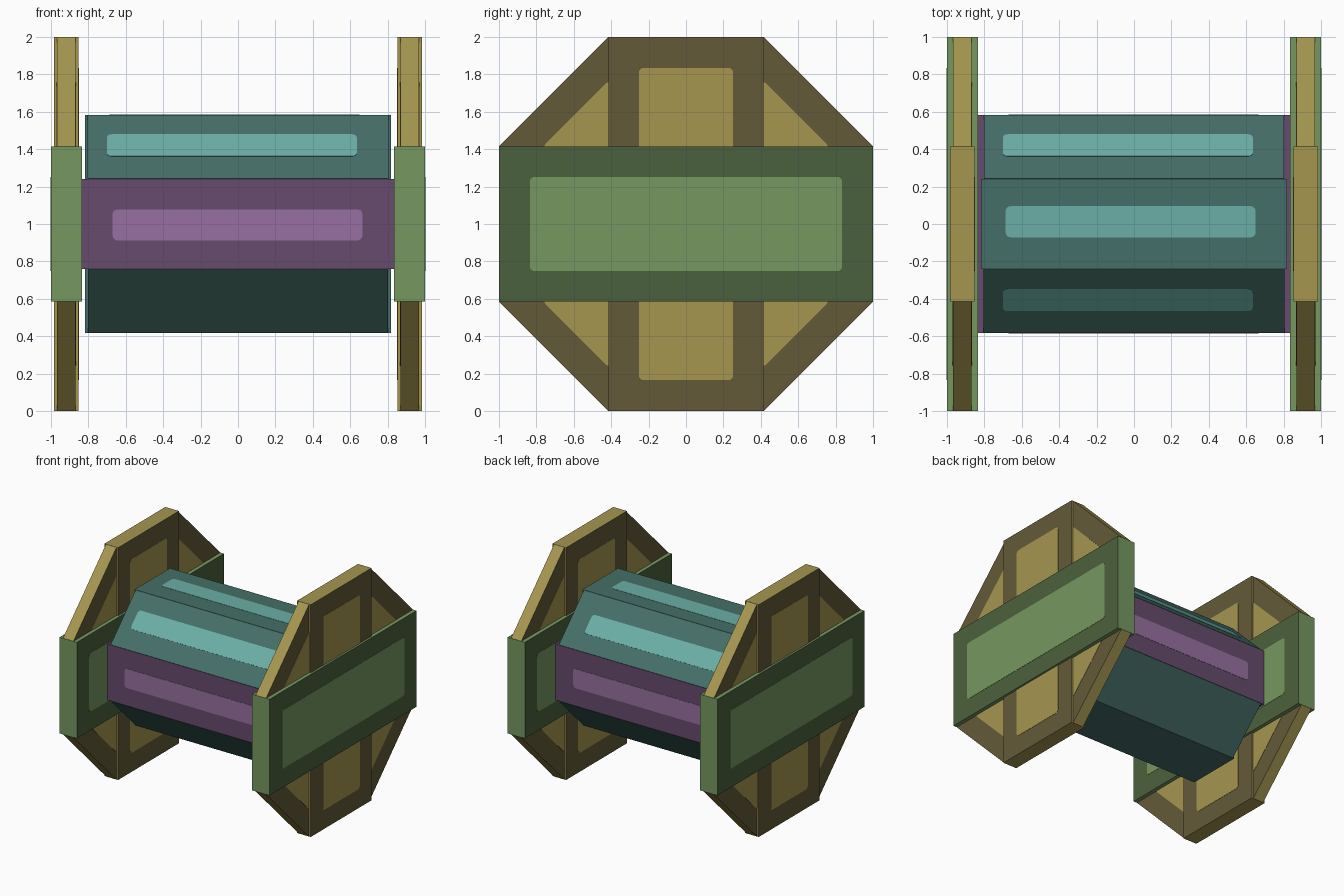
import bpy, bmesh
from math import radians
from mathutils import Matrix, Vector

cube = bpy.data.objects.get("Cube")
if cube:
    bpy.data.objects.remove(cube, do_unlink=True)


def linear(c):
    c /= 255
    return c / 12.92 if c <= 0.04045 else ((c + 0.055) / 1.055) ** 2.4


def material(name, r, g, b):
    m = bpy.data.materials.new(name)
    m.use_nodes = True
    colour = (linear(r), linear(g), linear(b), 1)
    m.diffuse_color = colour
    m.node_tree.nodes["Principled BSDF"].inputs["Base Color"].default_value = colour
    return m


brown = material("dark brown", 100, 90, 57)
gold = material("gold", 165, 150, 80)
dark_green = material("dark green", 75, 97, 61)
green = material("light green", 118, 153, 96)
dark_teal = material("dark teal", 69, 110, 103)
teal = material("light teal", 107, 175, 166)
dark_purple = material("dark purple", 102, 75, 108)
purple = material("light purple", 151, 111, 161)

CENTRE = Vector((0, 0, 1))


def block(name, half, offset, turn, mats, round_axis=None):
    """Box turned about the spool axis; faces along x take the second material."""
    bm = bmesh.new()
    size = Vector(half) * 2
    bmesh.ops.create_cube(bm, size=1, matrix=Matrix.Diagonal((*size, 1)))
    if round_axis is not None:
        edges = [e for e in bm.edges
                 if abs((e.verts[0].co - e.verts[1].co).normalized()[round_axis]) > 0.9]
        bmesh.ops.bevel(bm, geom=edges, offset=0.025, segments=3,
                        profile=0.5, affect='EDGES')
    bm.normal_update()
    if len(mats) > 1:
        for f in bm.faces:
            f.material_index = int(abs(f.normal.x) > 0.9)
    bmesh.ops.translate(bm, verts=bm.verts, vec=offset)
    mesh = bpy.data.meshes.new(name)
    bm.to_mesh(mesh)
    bm.free()
    for m in mats:
        mesh.materials.append(m)
    ob = bpy.data.objects.new(name, mesh)
    ob.location = CENTRE
    ob.rotation_euler.x = radians(turn)
    bpy.context.collection.objects.link(ob)


# End discs: four crossing boards each, with a painted panel on both sides
BOARDS = [
    ("cross_board", 90, 0.0825, dark_green, green),
    ("upright_board", 0, 0.065, brown, gold),
    ("front_diagonal_board", 45, 0.050, brown, gold),
    ("back_diagonal_board", -45, 0.049, brown, gold),
]
PLATE = 0.002
for side, sign in (("left", 1), ("right", -1)):
    x = sign * 0.9175
    for name, turn, thick, face, edge in BOARDS:
        block(f"{side}_{name}", (thick, 0.414, 1), (x, 0, 0), turn, [edge, face])
        for where, d in (("outer", sign), ("inner", -sign)):
            block(f"{side}_{name}_{where}_panel", (PLATE, 0.252, 0.835),
                  (x + d * thick, 0, 0), turn, [edge], round_axis=0)

# Drum: four crossing beams forming an octagon
DRUM_R, DRUM_W = 0.584, 0.241
BEAMS = [
    ("level_beam", 90, 0.835, dark_purple),
    ("upright_beam", 0, 0.817, dark_teal),
    ("front_diagonal_beam", 45, 0.805, dark_teal),
    ("back_diagonal_beam", -45, 0.803, dark_teal),
]
for name, turn, length, colour in BEAMS:
    block(f"drum_{name}", (length, DRUM_W, DRUM_R), (0, 0, 0), turn, [colour])

# Painted strips on the upper five drum faces
STRIPS = [
    ("front", 90, -0.003, -0.005, purple),
    ("back", -90, -0.003, 0.005, purple),
    ("top", 0, -0.018, 0.012, teal),
    ("front_slope", 45, -0.033, 0.01, teal),
    ("back_slope", -45, -0.033, 0.01, teal),
]
for name, turn, dx, dy, colour in STRIPS:
    block(f"drum_{name}_strip", (0.668, 0.083, PLATE), (dx, dy, DRUM_R),
          turn, [colour], round_axis=2)
